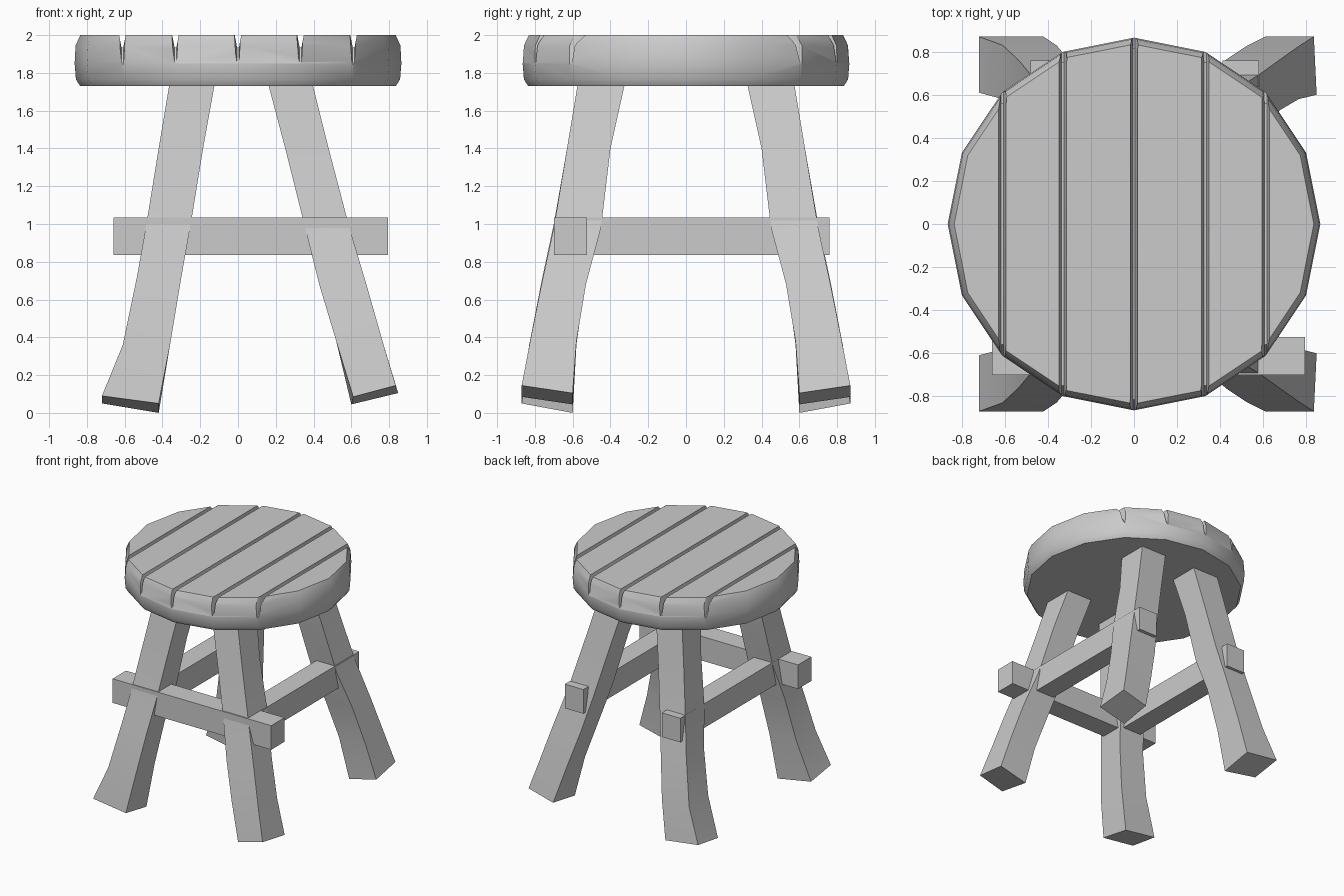
import bpy, bmesh
from math import cos, sin, pi, radians

if "Cube" in bpy.data.objects:
    bpy.data.objects.remove(bpy.data.objects["Cube"])


def loft(name, rings_list):
    """Make one object from stacks of closed rings, capped at both ends."""
    bm = bmesh.new()
    for rings in rings_list:
        loops = [[bm.verts.new(p) for p in ring] for ring in rings]
        n = len(loops[0])
        for a, b in zip(loops, loops[1:]):
            for i in range(n):
                j = (i + 1) % n
                bm.faces.new((a[i], a[j], b[j], b[i]))
        bm.faces.new(loops[0][::-1])
        bm.faces.new(loops[-1])
    bmesh.ops.recalc_face_normals(bm, faces=bm.faces)
    mesh = bpy.data.meshes.new(name)
    bm.to_mesh(mesh)
    bm.free()
    obj = bpy.data.objects.new(name, mesh)
    bpy.context.collection.objects.link(obj)
    return obj


def activate(obj):
    bpy.ops.object.select_all(action='DESELECT')
    obj.select_set(True)
    bpy.context.view_layer.objects.active = obj


def smooth(obj, angle=30):
    activate(obj)
    bpy.ops.object.shade_smooth_by_angle(angle=radians(angle))


# Seat: sixteen-sided disc with a softened rim
SIDES = 16
profile = [(0.835, 1.73), (0.858, 1.765), (0.865, 1.85), (0.86, 1.945), (0.835, 2.0)]
seat = loft("seat", [[[(r * cos(2 * pi * i / SIDES), r * sin(2 * pi * i / SIDES), z)
                       for i in range(SIDES)] for r, z in profile]])

# Plank grooves: V cuts that dip down over the rim
grooves = []
for gx, h in ((-0.612, 0.61), (-0.331, 0.80), (0, 0.865), (0.331, 0.80), (0.612, 0.61)):
    rings = []
    for y, depth in ((-h - 0.03, 1.80), (-h + 0.05, 1.935), (h - 0.05, 1.935), (h + 0.03, 1.80)):
        rings.append([(gx - 0.021, y, 2.02), (gx + 0.021, y, 2.02),
                      (gx + 0.005, y, depth), (gx - 0.005, y, depth)])
    grooves.append(rings)
cutter = loft("groove_cutter", grooves)
cutter.hide_render = True
mod = seat.modifiers.new("grooves", 'BOOLEAN')
mod.operation, mod.solver, mod.object = 'DIFFERENCE', 'EXACT', cutter
activate(seat)
bpy.ops.object.modifier_apply(modifier="grooves")
bpy.data.objects.remove(cutter)
smooth(seat)

# Legs: outer x, inner x, outer y, inner y, height at each station
left_leg = [(-0.36, -0.12, 0.57, 0.32, 1.76), (-0.42, -0.185, 0.63, 0.40, 1.40),
            (-0.485, -0.25, 0.70, 0.45, 1.00), (-0.535, -0.30, 0.76, 0.53, 0.72),
            (-0.61, -0.36, 0.83, 0.58, 0.36)]
right_leg = [(0.39, 0.155, 0.57, 0.32, 1.76), (0.48, 0.25, 0.63, 0.40, 1.40),
             (0.59, 0.355, 0.70, 0.45, 0.98), (0.68, 0.43, 0.765, 0.53, 0.68),
             (0.765, 0.52, 0.825, 0.58, 0.38)]
# Splayed feet with a tilted sole: outer corners sit higher
left_foot = [(-0.72, 0.87, 0.09), (-0.42, 0.87, 0.05), (-0.42, 0.60, 0.0), (-0.72, 0.61, 0.05)]
right_foot = [(0.835, 0.87, 0.145), (0.61, 0.87, 0.085), (0.60, 0.60, 0.045), (0.848, 0.60, 0.105)]

for side, stations, foot in (("left", left_leg, left_foot), ("right", right_leg, right_foot)):
    for end, s in (("front", -1), ("back", 1)):
        rings = [[(xo, s * yo, z), (xi, s * yo, z), (xi, s * yi, z), (xo, s * yi, z)]
                 for xo, xi, yo, yi, z in stations]
        rings.append([(x, s * y, z) for x, y, z in foot])
        smooth(loft(f"{end}_{side}_leg", [rings]))

# Stretchers: one across the front, one down each side
for name, x0, x1, y0, y1 in (("front_stretcher", -0.66, 0.795, -0.70, -0.525),
                             ("left_stretcher", -0.48, -0.31, -0.62, 0.76),
                             ("right_stretcher", 0.41, 0.58, -0.62, 0.76)):
    loft(name, [[[(x0, y0, z), (x1, y0, z), (x1, y1, z), (x0, y1, z)] for z in (0.835, 1.035)]])
